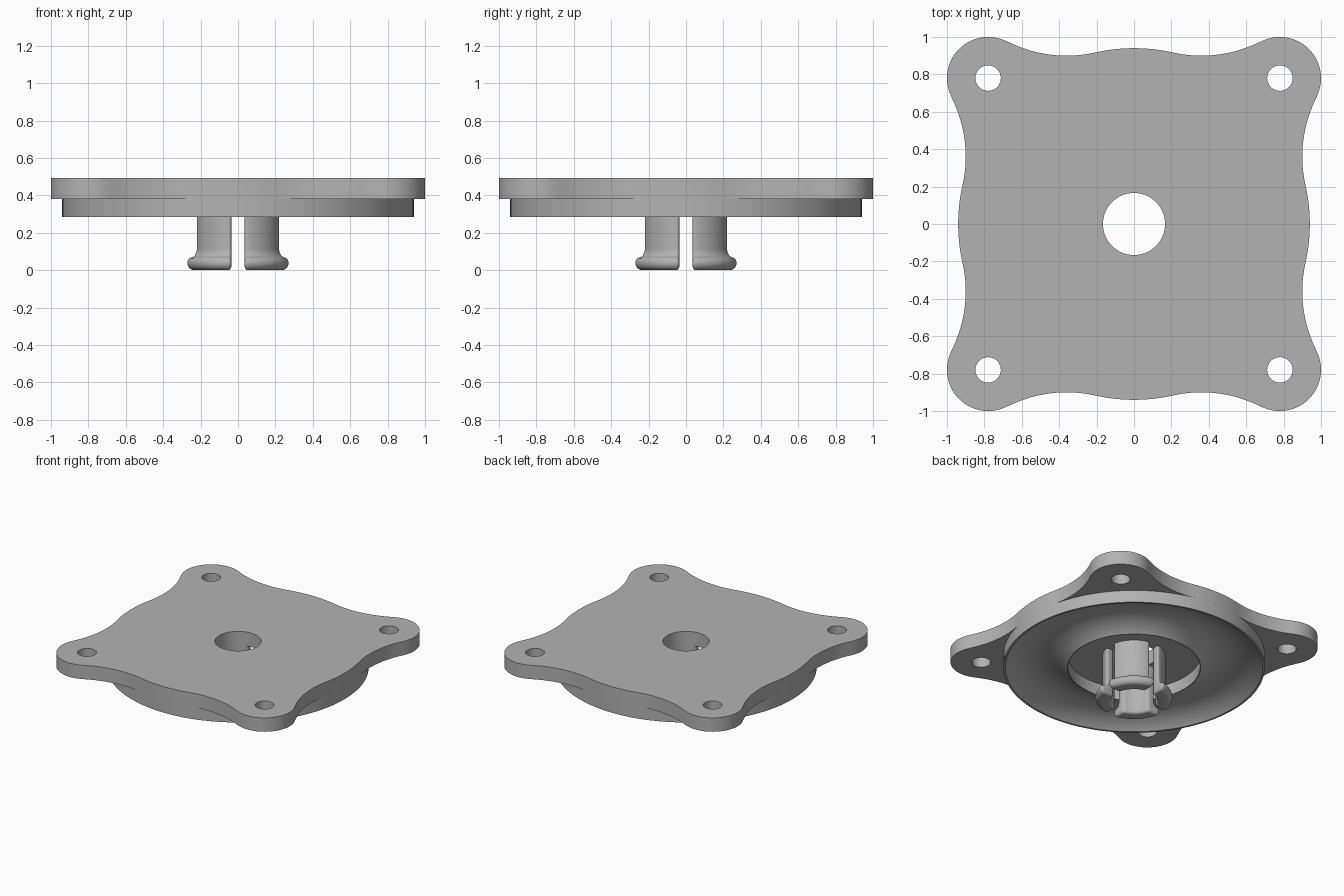
import bpy, bmesh, math
from math import sin, cos, pi, radians, atan2
from mathutils import Vector

if "Cube" in bpy.data.objects:
    bpy.data.objects.remove(bpy.data.objects["Cube"])

GREY = (0.45, 0.45, 0.45, 1.0)
grey = bpy.data.materials.new("plain grey")
grey.use_nodes = True
grey.diffuse_color = GREY
grey.node_tree.nodes["Principled BSDF"].inputs["Base Color"].default_value = GREY


def arc(cx, cy, r, a0, a1, n):
    """Points on an arc, angles in radians."""
    return [(cx + r * cos(a0 + (a1 - a0) * i / n), cy + r * sin(a0 + (a1 - a0) * i / n))
            for i in range(n + 1)]


def finish(ob, angle=30):
    """Weld, fix normals, colour and shade a mesh object."""
    bm = bmesh.new()
    bm.from_mesh(ob.data)
    bmesh.ops.remove_doubles(bm, verts=bm.verts, dist=1e-5)
    bmesh.ops.recalc_face_normals(bm, faces=bm.faces)
    bm.to_mesh(ob.data)
    bm.free()
    ob.data.materials.clear()
    ob.data.materials.append(grey)
    bpy.ops.object.select_all(action='DESELECT')
    ob.select_set(True)
    bpy.context.view_layer.objects.active = ob
    bpy.ops.object.shade_smooth_by_angle(angle=radians(angle))


def mesh_object(name, bm):
    me = bpy.data.meshes.new(name)
    bm.to_mesh(me)
    bm.free()
    ob = bpy.data.objects.new(name, me)
    bpy.context.collection.objects.link(ob)
    finish(ob)
    return ob


# Plate: rounded corner lugs blended into a round centre, with five holes
R_DISC, R_LUG, LUG, R_BLEND = 0.94, 0.22, 0.78, 0.70
BX, BY = 1.60, 0.36                       # centre of a concave blend arc
a = atan2(BY, BX)
b = atan2(LUG - BY, BX - LUG)
quarter = (arc(0, 0, R_DISC, 0, a, 8)
           + arc(BX, BY, R_BLEND, pi + a, pi - b, 16)[1:]
           + arc(LUG, LUG, R_LUG, -b, pi / 2 + b, 28)[1:]
           + arc(BY, BX, R_BLEND, b - pi / 2, -pi / 2 - a, 16)[1:]
           + arc(0, 0, R_DISC, pi / 2 - a, pi / 2, 8)[1:-1])
outline = []
for k in range(4):
    c, s = round(cos(k * pi / 2)), round(sin(k * pi / 2))
    outline += [(c * x - s * y, s * x + c * y) for x, y in quarter]

loops = [outline, arc(0, 0, 0.166, 0, 2 * pi, 64)[:-1]]
for sx in (-1, 1):
    for sy in (-1, 1):
        loops.append(arc(sx * LUG, sy * LUG, 0.068, 0, 2 * pi, 40)[:-1])

curve = bpy.data.curves.new("mounting_plate", 'CURVE')
curve.dimensions = '2D'
curve.fill_mode = 'BOTH'
curve.extrude = 0.055
for pts in loops:
    sp = curve.splines.new('POLY')
    sp.points.add(len(pts) - 1)
    for p, (x, y) in zip(sp.points, pts):
        p.co = (x, y, 0, 1)
    sp.use_cyclic_u = True
plate = bpy.data.objects.new("mounting_plate", curve)
plate.location.z = 0.437
bpy.context.collection.objects.link(plate)
bpy.context.view_layer.update()
bpy.ops.object.select_all(action='DESELECT')
plate.select_set(True)
bpy.context.view_layer.objects.active = plate
bpy.ops.object.convert(target='MESH')
finish(plate)

# Round boss under the plate: thin outer lip, dished ring, open centre well
half, depth, mid, z0 = 0.2225, 0.085, 0.7025, 0.285
rad = (half ** 2 + depth ** 2) / (2 * depth)
t = math.asin(half / rad)
dish = arc(mid, z0 + depth - rad, rad, pi / 2 - t, pi / 2 + t, 24)
profile = [(R_DISC, 0.383), (R_DISC, z0)] + dish + [(0.475, z0), (0.475, 0.383)]
bm = bmesh.new()
N = 128
rings = [[bm.verts.new((r * cos(2 * pi * i / N), r * sin(2 * pi * i / N), z)) for r, z in profile]
         for i in range(N)]
for i in range(N):
    p, q = rings[i], rings[(i + 1) % N]
    for j in range(len(profile)):
        k = (j + 1) % len(profile)
        bm.faces.new((p[j], q[j], q[k], p[k]))
mesh_object("dished_boss", bm)

# Four snap prongs: a flared section swept through each quadrant, soft at the slots
RI, RO = 0.166, 0.226
section = ([(RI, 0.41)] + arc(RI + 0.022, 0.022, 0.022, pi, 1.5 * pi, 6)
           + arc(0.238, 0.038, 0.038, -pi / 2, pi / 4, 12)
           + arc(0.286, 0.115, 0.060, 1.25 * pi, pi, 6)
           + [(RO, 0.41)])
SOFT, SLOT = 0.018, 0.036


def inset(pts, d):
    """Move a closed section inwards by d along its corner normals."""
    out = []
    for i, p in enumerate(pts):
        p = Vector(p)
        e = (p - Vector(pts[i - 1])).normalized()
        f = (Vector(pts[(i + 1) % len(pts)]) - p).normalized()
        n = Vector((-e.y - f.y, e.x + f.x)).normalized()
        out.append(p + n * d / max(0.5, n.dot(Vector((-e.y, e.x)))))
    return out


# Each step: section inset, gap from the slot centre, position through the sweep
steps = []
for i in range(5):
    u = i / 4 * pi / 2
    steps.append((SOFT * (1 - sin(u)), SLOT + SOFT * (1 - cos(u)), 0.0))
steps += [(0.0, SLOT + SOFT, i / 14) for i in range(1, 14)]
steps += [(d, g, 1.0) for d, g, _ in reversed(steps[:5])]

for k, name in enumerate(("back_left", "back_right", "front_right", "front_left")):
    bm = bmesh.new()
    rows = []
    for d, gap, u in steps:
        row = []
        for r, z in inset(section, d):
            g = math.asin(gap / r)
            ang = g + (pi / 2 - 2 * g) * u + k * pi / 2
            row.append(bm.verts.new((r * cos(ang), r * sin(ang), z)))
        rows.append(row)
    for p, q in zip(rows, rows[1:]):
        for j in range(len(section)):
            m = (j + 1) % len(section)
            bm.faces.new((p[j], p[m], q[m], q[j]))
    bm.faces.new(rows[0])
    bm.faces.new(rows[-1][::-1])
    mesh_object("snap_prong_" + name, bm)
